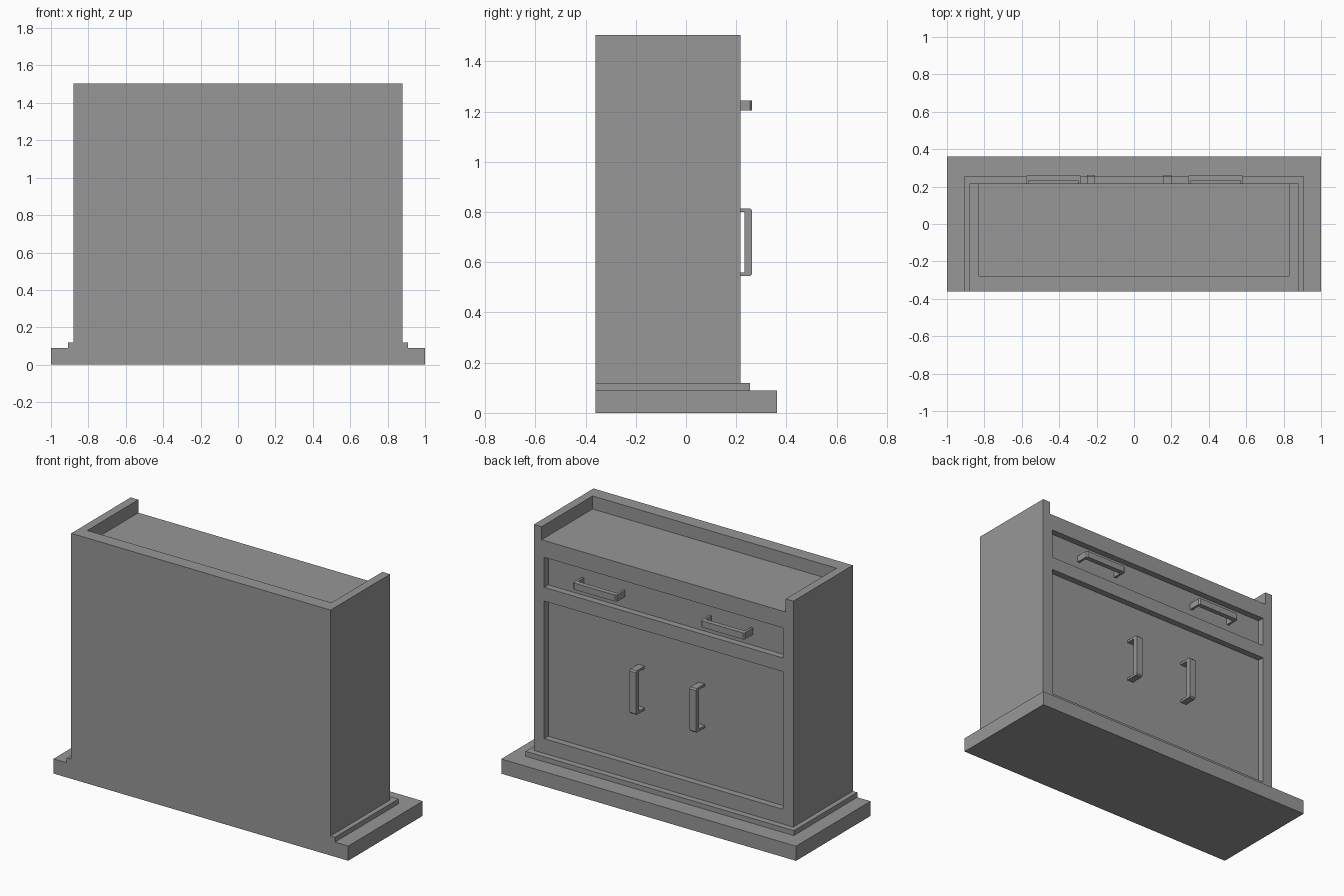
import bpy
import bmesh
from mathutils import Matrix, Vector

if "Cube" in bpy.data.objects:
    bpy.data.objects.remove(bpy.data.objects["Cube"], do_unlink=True)

# One plain grey for the whole piece
grey = bpy.data.materials.new("plain grey")
grey.use_nodes = True
colour = (0.31, 0.31, 0.31, 1)
grey.diffuse_color = colour
grey.node_tree.nodes["Principled BSDF"].inputs["Base Color"].default_value = colour

BACK = -0.36      # plain rear plane
FACE = 0.217      # plane of the cabinet face
PANEL = 0.177     # plane of the recessed door and drawer panels


def add_object(name, bm):
    bmesh.ops.recalc_face_normals(bm, faces=bm.faces)
    mesh = bpy.data.meshes.new(name)
    bm.to_mesh(mesh)
    bm.free()
    mesh.materials.append(grey)
    obj = bpy.data.objects.new(name, mesh)
    bpy.context.collection.objects.link(obj)
    return obj


def box(name, half_x, y0, y1, z0, z1):
    bm = bmesh.new()
    bmesh.ops.create_cube(bm, size=1)
    bmesh.ops.scale(bm, vec=(2 * half_x, y1 - y0, z1 - z0), verts=bm.verts)
    bmesh.ops.translate(bm, vec=(0, (y0 + y1) / 2, (z0 + z1) / 2), verts=bm.verts)
    return add_object(name, bm)


def cut(target, cutter):
    mod = target.modifiers.new("cut", "BOOLEAN")
    mod.operation = "DIFFERENCE"
    mod.solver = "EXACT"
    mod.object = cutter
    bpy.context.view_layer.objects.active = target
    bpy.ops.object.modifier_apply(modifier=mod.name)
    bpy.data.objects.remove(cutter, do_unlink=True)


def handle(name, x, z, length, width, upright):
    # Flat U profile with clipped outer corners, extruded across its width
    h, leg, clip = length / 2, 0.015, 0.008
    out, inner = 0.263, 0.233
    half = [(h - leg, inner), (h - leg, PANEL), (h, PANEL), (h, out - clip), (h - clip, out)]
    profile = half + [(-a, y) for a, y in reversed(half)]
    bm = bmesh.new()
    face = bm.faces.new([bm.verts.new((a, y, -width / 2)) for a, y in profile])
    ext = bmesh.ops.extrude_face_region(bm, geom=[face])
    moved = [v for v in ext["geom"] if isinstance(v, bmesh.types.BMVert)]
    bmesh.ops.translate(bm, vec=(0, 0, width), verts=moved)
    if upright:
        bmesh.ops.rotate(bm, cent=(0, 0, 0), verts=bm.verts,
                         matrix=Matrix.Rotation(1.570796, 3, "Y"))
    bmesh.ops.translate(bm, vec=Vector((x, 0, z)), verts=bm.verts)
    return add_object(name, bm)


# Stepped base
box("base_slab", 1.0, BACK, 0.362, 0, 0.09)
box("base_step", 0.91, BACK, 0.255, 0.09, 0.12)

# Cabinet body with open-fronted top tray and recessed panels
body = box("cabinet_body", 0.88, BACK, FACE, 0.12, 1.505)
cut(body, box("tray_cutter", 0.828, -0.277, 0.4, 1.425, 1.7))
cut(body, box("drawer_cutter", 0.81, PANEL, 0.4, 1.138, 1.322))
cut(body, box("door_cutter", 0.81, PANEL, 0.4, 0.21, 1.054))

# Drawer pulls and door pulls
for side, drawer_x, door_x in (("left", 0.436, 0.178), ("right", -0.431, -0.23)):
    handle(side + "_drawer_handle", drawer_x, 1.225, 0.295, 0.04, False)
    handle(side + "_door_handle", door_x, 0.68, 0.27, 0.043, True)
